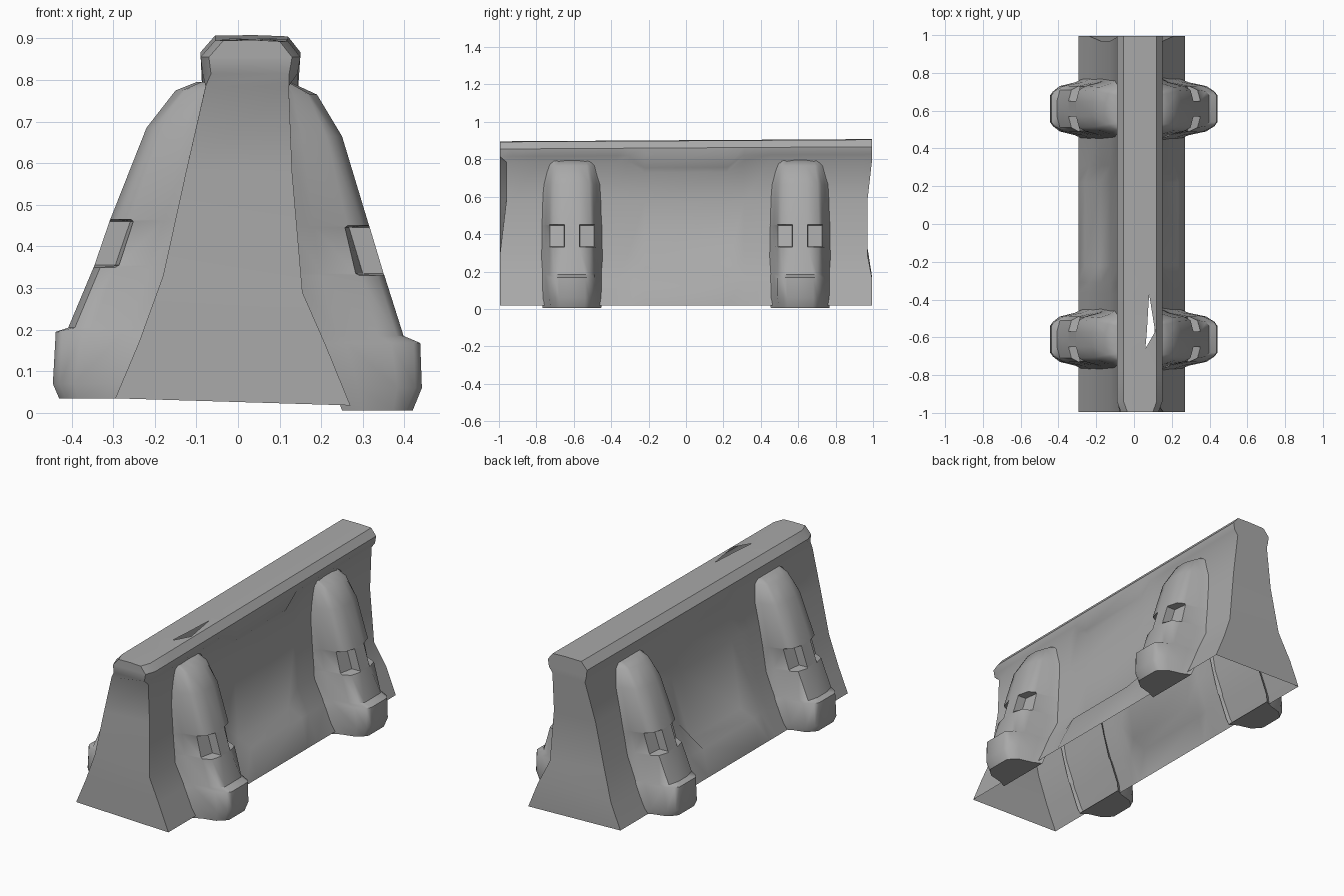
import bpy, bmesh, math

if "Cube" in bpy.data.objects:
    bpy.data.objects.remove(bpy.data.objects["Cube"])

concrete = bpy.data.materials.new("concrete_grey")
concrete.diffuse_color = (0.4, 0.4, 0.4, 1)
concrete.use_nodes = True
concrete.node_tree.nodes["Principled BSDF"].inputs["Base Color"].default_value = concrete.diffuse_color


def finish(name, bm, angle=35):
    bmesh.ops.remove_doubles(bm, verts=bm.verts, dist=0.0005)
    bmesh.ops.recalc_face_normals(bm, faces=bm.faces)
    me = bpy.data.meshes.new(name)
    bm.to_mesh(me)
    bm.free()
    me.materials.append(concrete)
    ob = bpy.data.objects.new(name, me)
    bpy.context.collection.objects.link(ob)
    bpy.ops.object.select_all(action='DESELECT')
    ob.select_set(True)
    bpy.context.view_layer.objects.active = ob
    bpy.ops.object.shade_smooth_by_angle(angle=math.radians(angle))
    return ob


def loft(bm, rows):
    for a, b in zip(rows, rows[1:]):
        for i in range(len(a) - 1):
            quad = [a[i], a[i + 1], b[i + 1], b[i]]
            bm.faces.new(quad)


# Wall cross-section, foot to top rail, for each side
RIGHT = [(.27, .018), (.212, .16), (.155, .29), (.13, .58), (.122, .785),
         (.143, .815), (.15, .855), (.12, .893)]
LEFT = [(-.295, .035), (-.238, .17), (-.18, .33), (-.125, .58), (-.078, .785),
        (-.085, .815), (-.09, .855), (-.055, .895)]


def section(y, side):
    """Half cross-section at a station: lip and rail drop at mid length."""
    s = 1 if side is RIGHT else -1
    pts = [list(p) for p in side]
    if abs(y) < .25:
        pts[1] = [pts[1][0] + s * .022, .18]      # raised foot lip
        pts[2] = [pts[2][0], .215]
        pts[4] = [pts[4][0] + s * .004, .725]     # deeper rail
        pts[5] = [pts[5][0], .75]
    elif abs(y) < .4:
        pts[2][0] -= s * .006
    pts = [[x, z + (.006 * (y + 1) if z > .7 else 0)] for x, z in pts]
    out = [(x, y, z) for x, z in pts]
    if y < -.98:                                  # rail fades at the front end
        out = [(x - s * (.02 if i in (5, 6, 7) else 0),
                y + (.035 if s > 0 and i in (3, 4) else 0), z)
               for i, (x, yy, z) in enumerate(out)]
    if y > .98:                                   # slightly dented back end
        out = [(x, y - (.025 if i in (2, 3) else 0), z)
               for i, (x, yy, z) in enumerate(out)]
    return out


# Hollow barrier wall, open underneath, with a chipped hole in the top
stations = [-.995, -.94, -.78, -.66, -.57, -.37, -.31, -.22, .22, .31, .45, .78, .94, .995]
hole = {-.66: (.06, .06), -.57: (.068, .112), -.37: (.08, .08)}
bm = bmesh.new()
left_rows, right_rows, ends = [], [], []
for y in stations:
    l, r = section(y, LEFT), section(y, RIGHT)
    cl, cr = hole.get(y, (.04, .04))
    top = .896 + .006 * (y + 1)
    left_rows.append([bm.verts.new(p) for p in l + [(cl, y, top)]])
    right_rows.append([bm.verts.new(p) for p in r + [(cr, y, top)]])
loft(bm, left_rows)
loft(bm, right_rows)
for k in (0, -1):
    a, b = left_rows[k], right_rows[k]
    for i in range(len(a) - 2):
        bm.faces.new([a[i], b[i], b[i + 1], a[i + 1]])
    bm.faces.new([a[-2], b[-2], b[-1]])
finish("barrier_wall", bm, 40)

# Buttress rows: height, wall x, outer x, width factor, notched
B_RIGHT = [(.795, .11, .125, .7, 0), (.765, .11, .19, .8, 0), (.665, .115, .25, .95, 0),
           (.45, .13, .315, 1, 0), (.445, .13, .317, 1, 1), (.335, .14, .35, 1, 1),
           (.33, .14, .352, 1, 0), (.185, .18, .398, 1, 0), (.168, .19, .438, 1, 0),
           (.06, .23, .442, 1, 0), (.006, .25, .42, .95, 0)]
B_LEFT = [(.795, .06, .10, .7, 0), (.775, .07, .15, .8, 0), (.685, .09, .22, .95, 0),
          (.465, .13, .307, 1, 0), (.46, .13, .309, 1, 1), (.355, .16, .345, 1, 1),
          (.35, .16, .347, 1, 0), (.205, .2, .408, 1, 0), (.195, .21, .438, 1, 0),
          (.07, .26, .445, 1, 0), (.035, .27, .43, .95, 0)]


def buttress(name, table, s, yc):
    bm = bmesh.new()
    rows = []
    for z, w, xo, k, notch in table:
        d = xo - w
        foot = z < .2
        # flank root, shoulder, corner and face edge
        prof = [(w, .165), (w + d * .28, .14), (w + d * .72, .12),
                (xo - .016, .1 if not foot else .092), (xo, .04 if not foot else .07)]
        if notch:
            prof[2] = (w + d * .68, .118)
            prof[3] = (xo - .05, .042)
        line = [(x, -h * k) for x, h in prof] + [(x, h * k) for x, h in reversed(prof)]
        rows.append([bm.verts.new((s * x, yc + y, z)) for x, y in line])
    loft(bm, rows)
    bm.faces.new(rows[0])
    bm.faces.new(rows[-1])
    finish(name, bm, 45)


for yc, end in ((-.61, "front"), (.61, "back")):
    buttress(end + "_right_buttress", B_RIGHT, 1, yc)
    buttress(end + "_left_buttress", B_LEFT, -1, yc)
